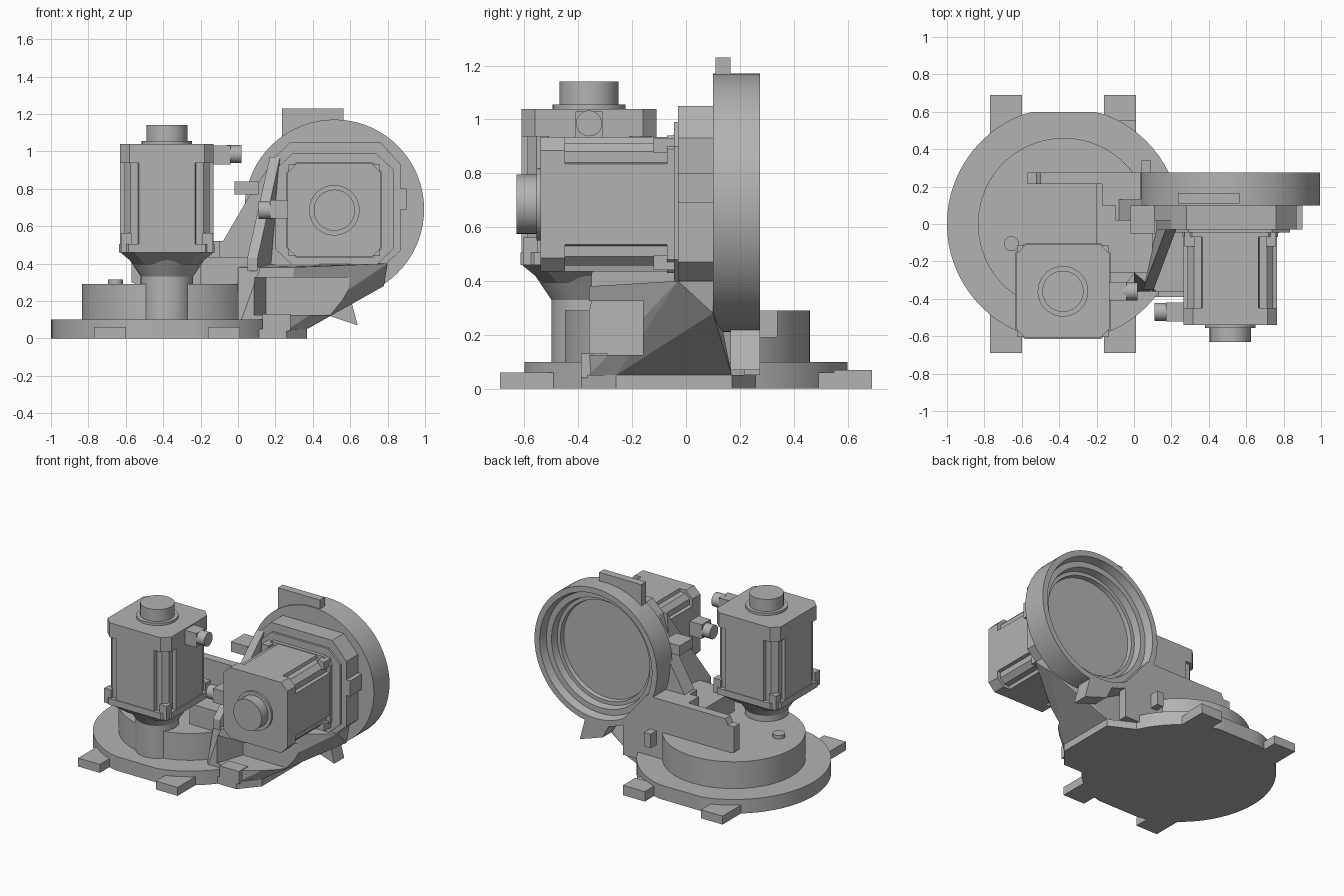
import bpy, bmesh, math
from mathutils import Matrix, Vector

old = bpy.data.objects.get("Cube")
if old:
    bpy.data.objects.remove(old, do_unlink=True)

grey = bpy.data.materials.new("cast_grey")
grey.use_nodes = True
COLOUR = (0.45, 0.45, 0.45, 1)
grey.diffuse_color = COLOUR
grey.node_tree.nodes["Principled BSDF"].inputs["Base Color"].default_value = COLOUR


def finish(name, bm, smooth=False):
    bmesh.ops.recalc_face_normals(bm, faces=bm.faces)
    me = bpy.data.meshes.new(name)
    bm.to_mesh(me)
    bm.free()
    me.materials.append(grey)
    ob = bpy.data.objects.new(name, me)
    bpy.context.collection.objects.link(ob)
    if smooth:
        bpy.ops.object.select_all(action='DESELECT')
        ob.select_set(True)
        bpy.context.view_layer.objects.active = ob
        bpy.ops.object.shade_smooth_by_angle(angle=math.radians(30))
    return ob


def box(name, x, y, z):
    return hull(name, [(a, b, c) for a in x for b in y for c in z])


def hull(name, pts):
    bm = bmesh.new()
    for p in pts:
        bm.verts.new(p)
    res = bmesh.ops.convex_hull(bm, input=bm.verts)
    loose = {v for v in res["geom_interior"] if isinstance(v, bmesh.types.BMVert)}
    bmesh.ops.delete(bm, geom=list(loose), context='VERTS')
    bmesh.ops.dissolve_limit(bm, angle_limit=0.01, verts=bm.verts, edges=bm.edges)
    return finish(name, bm)


def prism(name, pts, lo, hi, axis='Z', smooth=False):
    """Extrude a flat outline along Z, or an x-z outline along Y."""
    bm = bmesh.new()
    put = (lambda p, d: (p[0], p[1], d)) if axis == 'Z' else (lambda p, d: (p[0], d, p[1]))
    face = bm.faces.new([bm.verts.new(put(p, lo)) for p in pts])
    ext = bmesh.ops.extrude_face_region(bm, geom=[face])
    move = put((0, 0), hi - lo)
    bmesh.ops.translate(bm, vec=move, verts=[v for v in ext["geom"] if isinstance(v, bmesh.types.BMVert)])
    return finish(name, bm, smooth)


def lathe(name, profile, place, steps=64):
    """Spin a radius-height profile about local Z, then place it."""
    bm = bmesh.new()
    vs = [bm.verts.new((r, 0, h)) for r, h in profile]
    edges = [bm.edges.new(pair) for pair in zip(vs, vs[1:])]
    bmesh.ops.spin(bm, geom=vs + edges, cent=(0, 0, 0), axis=(0, 0, 1),
                   angle=math.tau, steps=steps, use_merge=True)
    bmesh.ops.remove_doubles(bm, verts=bm.verts, dist=0.0005)
    bm.transform(place)
    return finish(name, bm, True)


def at(x, y, z, rot=None):
    m = Matrix.Translation((x, y, z))
    return m @ rot if rot else m


FORWARD = Matrix.Rotation(math.pi / 2, 4, 'X')    # local z points to -y
BACKWARD = Matrix.Rotation(-math.pi / 2, 4, 'X')  # local z points to +y
SIDE = Matrix.Rotation(math.pi / 2, 4, 'Y')       # local z points to +x


def rod(name, r, lo, hi, place, steps=48):
    return lathe(name, [(0, lo), (r, lo), (r, hi), (0, hi)], place, steps)


def quarter_turns(quarter):
    out = []
    for k in range(4):
        c, s = ((1, 0), (0, 1), (-1, 0), (0, -1))[k]
        out += [(c * x - s * y, s * x + c * y) for x, y in quarter]
    return out


def octagon(h, c):
    return quarter_turns([(h, h - c), (h - c, h)])


# Base: round plate trimmed flat at front and back, with feet
BX = -0.375
outline = [(BX + 0.625 * math.cos(a), max(-0.6, min(0.6, 0.625 * math.sin(a))))
           for a in (math.tau * i / 72 for i in range(72))]
prism("base_plate", outline, 0, 0.1, smooth=True)
for side, x in (("right", -0.77), ("left", -0.16)):
    for end, s in (("front", -1), ("back", 1)):
        box(f"{end}_{side}_foot", (x, x + 0.17), (s * 0.48, s * 0.69), (0, 0.06))
box("back_foot_pad", (-0.16, 0.01), (0.55, 0.69), (0.06, 0.07))
rod("turntable", 0.46, 0.1, 0.29, at(BX, 0, 0), 72)
rod("turntable_plug", 0.04, 0.29, 0.315, at(-0.655, -0.105, 0), 24)
prism("base_extension", [(0, -0.39), (0.26, -0.39), (0.37, -0.26), (0.37, 0.17), (0.15, 0.28), (0, 0.28)], 0, 0.05)


def motor(prefix, place):
    """Square servo motor, shaft axis along local z, mounting face at zero."""
    def put(ob):
        ob.data.transform(place)
    step = [(0.25, 0.15), (0.228, 0.155), (0.228, 0.195), (0.195, 0.228), (0.155, 0.228), (0.15, 0.25)]
    put(prism(prefix + "_body", quarter_turns(step), 0.03, 0.5))
    put(prism(prefix + "_end_cover", octagon(0.25, 0.05), 0.42, 0.58 - 0.07))
    put(prism(prefix + "_flange", octagon(0.255, 0.05), 0, 0.04))
    for i, sx in enumerate((-1, 1)):
        for j, sy in enumerate((-1, 1)):
            put(box(f"{prefix}_ear_{i * 2 + j}", (sx * 0.19, sx * 0.245), (sy * 0.19, sy * 0.245), (0, 0.09)))
    lathe(prefix + "_cap", [(0, 0.5), (0.135, 0.5), (0.135, 0.525), (0.11, 0.525), (0.11, 0.6), (0, 0.6)], place)


# Upright motor on its tapered neck
motor("upright_motor", at(-0.38, -0.36, 0.46) @ Matrix.Scale(1.135, 4, (0, 0, 1)))
hull("upright_motor_taper", [(x - 0.38, y - 0.36, z) for h, z in ((0.25, 0.46), (0.17, 0.395))
                             for x, y in octagon(h, h * 0.3)])
lathe("motor_neck", [(0, 0.05), (0.14, 0.05), (0.14, 0.33), (0.2, 0.42), (0, 0.42)], at(-0.38, -0.36, 0))
box("upright_connector", (-0.14, -0.04), (-0.41, -0.31), (0.93, 1.03))
rod("upright_connector_tip", 0.048, 0, 0.08, at(-0.06, -0.36, 0.985, SIDE), 24)

# Forward-facing motor on the wheel
WX, WZ = 0.515, 0.69
motor("forward_motor", at(WX, -0.03, WZ - 0.005, FORWARD))
box("forward_connector", (0.17, 0.28), (-0.52, -0.42), (0.64, 0.74))
rod("forward_connector_tip", 0.048, 0, 0.08, at(0.11, -0.47, 0.685, SIDE), 24)

# Wheel housing, hollow at the back
lathe("wheel_housing", [(0, 0.1), (0.48, 0.1), (0.48, 0.275), (0.44, 0.275), (0.425, 0.22),
                        (0.385, 0.22), (0.375, 0.17), (0.35, 0.17), (0.345, 0.14), (0, 0.14)],
      at(WX, 0, WZ, BACKWARD), 72)
box("wheel_top_tab", (0.235, 0.565), (0.11, 0.165), (1.05, 1.23))

# Motor mounting plate and its raised inner pad
plate = [(0.12, 0.38), (0.77, 0.38), (0.87, 0.47), (0.87, 0.93), (0.76, 1.05),
         (0.28, 1.05), (0.2, 0.97), (0.12, 0.68)]
prism("mounting_plate", plate, -0.03, 0.11, 'Y')
pad = [(WX + x * 1.06, WZ + y) for x, y in octagon(0.3, 0.09)]
prism("mounting_pad", pad, -0.045, 0, 'Y')
box("plate_side_lug", (0.86, 0.9), (-0.03, 0.1), (0.69, 0.8))

# Bracket arm: leaning underside, with a pocket cut in the front
arm = hull("bracket_arm", [
    (0.0, -0.36, 0.05), (0.27, -0.36, 0.05), (0.37, -0.26, 0.05), (0.37, 0.17, 0.05), (0.0, 0.17, 0.05),
    (0.0, -0.26, 0.38), (0.12, -0.36, 0.38), (0.3, -0.36, 0.38), (0.78, -0.03, 0.38), (0.0, 0.1, 0.38),
    (0.8, -0.03, 0.4), (0.78, 0.1, 0.28), (0.8, 0.1, 0.4), (0.12, 0.1, 0.4)])
pocket = hull("pocket_cutter", [(x, y, z) for z in (0.125, 0.325)
                                for x, y in ((0.01, -0.6), (0.15, -0.16), (1, -0.16), (1, -0.6))])
pocket.hide_render = True
pocket.hide_viewport = True
cut = arm.modifiers.new("pocket", 'BOOLEAN')
cut.operation = 'DIFFERENCE'
cut.solver = 'EXACT'
cut.object = pocket
box("arm_toe", (0.13, 0.28), (-0.39, -0.29), (0.04, 0.13))

# Web, leaning rib and rear wall joining the arm to the turntable
prism("side_web", [(-0.1, 0.3), (-0.1, 0.52), (-0.08, 0.52), (0.06, 0.76), (0.2, 0.97), (0.3, 0.97), (0.3, 0.3)],
      0.02, 0.13, 'Y')
hull("leaning_rib", [(x + w, y, z) for x, y, z in ((0.12, -0.03, 0.38), (0.17, -0.03, 0.97),
                     (0.05, -0.35, 0.36), (0.05, -0.35, 0.43)) for w in (0, 0.055)])
box("centre_block", (-0.2, 0.1), (-0.26, 0.22), (0.28, 0.435))
prism("rear_wall", [(-0.57, 0.3), (0.12, 0.05), (0.3, 0.05), (0.3, 0.3), (0.12, 0.52), (-0.5, 0.52),
                    (-0.52, 0.48), (-0.57, 0.48)], 0.215, 0.275, 'Y')
box("wall_thickening", (-0.17, 0.1), (0.1, 0.25), (0.28, 0.52))
box("side_lug", (-0.02, 0.11), (-0.05, 0.1), (0.77, 0.84))
box("rear_tab", (0.04, 0.09), (0.26, 0.34), (0.19, 0.29))
prism("lower_fin", [(0.4, 0.25), (0.6, 0.22), (0.64, 0.07), (0.46, 0.13)], 0.165, 0.275, 'Y')
